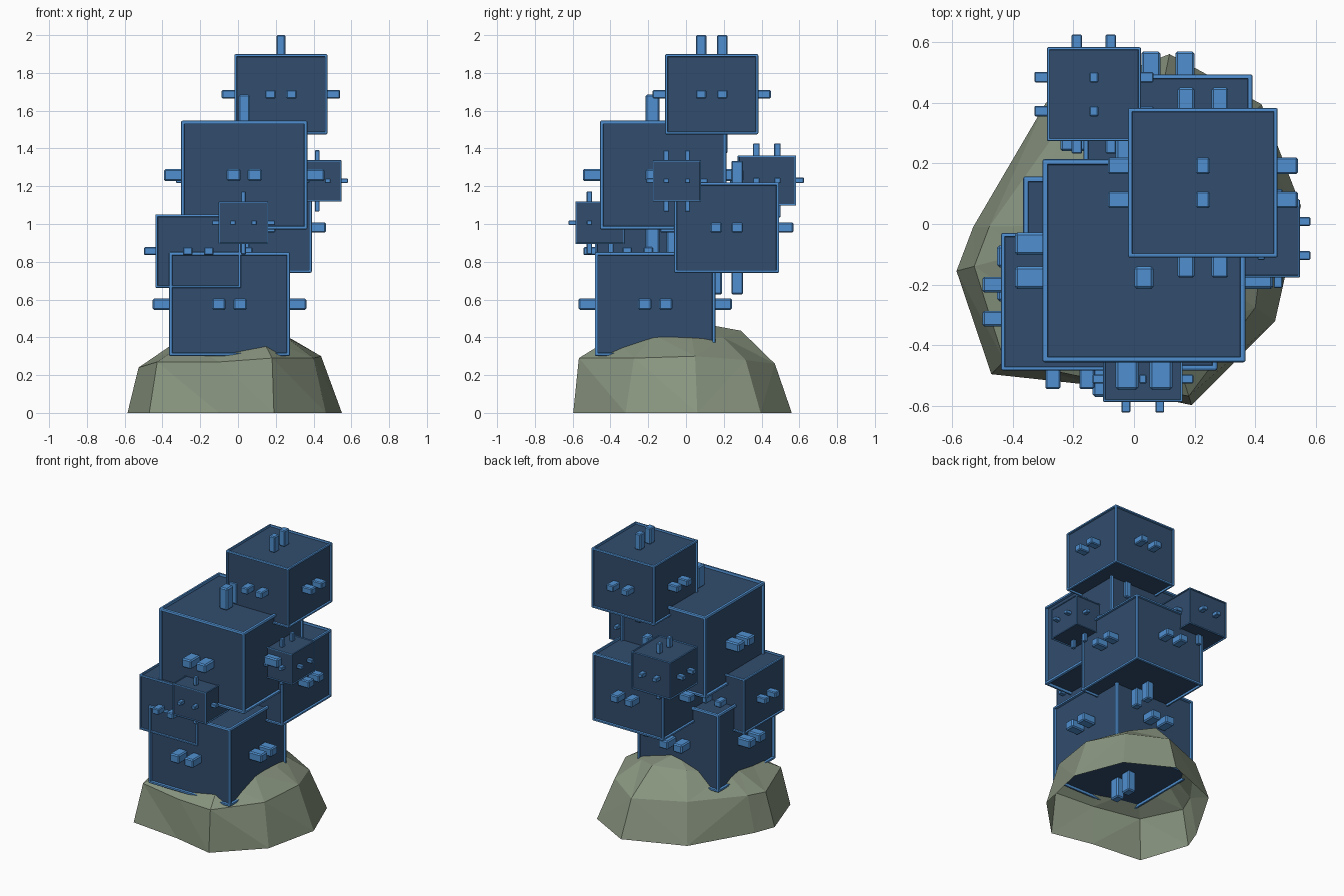
import bpy, bmesh
from mathutils import Vector, Matrix

if "Cube" in bpy.data.objects:
    bpy.data.objects.remove(bpy.data.objects["Cube"])


def material(name, rgb):
    m = bpy.data.materials.new(name)
    m.diffuse_color = (*rgb, 1)
    m.use_nodes = True
    m.node_tree.nodes["Principled BSDF"].inputs["Base Color"].default_value = m.diffuse_color
    return m


frame_blue = material("frame blue", (0.08, 0.28, 0.64))
panel_navy = material("panel navy", (0.032, 0.075, 0.155))
rock_green = material("mossy rock", (0.25, 0.30, 0.215))


def finish(bm, name, mats):
    me = bpy.data.meshes.new(name)
    bm.to_mesh(me)
    bm.free()
    for m in mats:
        me.materials.append(m)
    ob = bpy.data.objects.new(name, me)
    bpy.context.collection.objects.link(ob)
    return ob


def add_box(bm, centre, size, bevel):
    """Small box with chamfered edges, frame colour."""
    part = bmesh.new()
    bmesh.ops.create_cube(part, size=1)
    bmesh.ops.scale(part, vec=size, verts=part.verts)
    bmesh.ops.bevel(part, geom=part.edges[:], offset=bevel, segments=1, affect='EDGES')
    bmesh.ops.translate(part, vec=centre, verts=part.verts)
    tmp = bpy.data.meshes.new("tmp")
    part.to_mesh(tmp)
    part.free()
    bm.from_mesh(tmp)
    bpy.data.meshes.remove(tmp)


def crystal_cube(name, cx, cy, cz, w):
    """Framed box with sunken dark panels and two studs on every face."""
    h = 0.86 * w
    t = 0.036 * w
    depth = 0.025 * w
    bm = bmesh.new()
    bmesh.ops.create_cube(bm, size=1)
    bmesh.ops.scale(bm, vec=(w, w, h), verts=bm.verts)
    outer_edges = bm.edges[:]
    panels = bm.faces[:]
    # rim around each face, then panel pushed in with upright walls
    bmesh.ops.inset_individual(bm, faces=panels, thickness=t)
    bmesh.ops.inset_individual(bm, faces=panels, thickness=0.004 * w, depth=-depth)
    for f in panels:
        f.material_index = 1
    bmesh.ops.bevel(bm, geom=outer_edges, offset=0.012 * w, segments=2,
                    profile=0.5, affect='EDGES')
    # studs: pairs 0.056 either side of the face centre
    wide, tall, off, b = 0.112 * w, 0.094 * w, 0.056, 0.012 * w
    for s in (-1, 1):
        for k in (-off, off):
            ls = 0.135 * w + depth
            lt = 0.205 * w + depth
            ps = s * (w / 2 - depth + ls / 2)
            pt = s * (h / 2 - depth + lt / 2)
            add_box(bm, (k, ps, 0), (wide, ls, tall), b)
            add_box(bm, (ps, k, 0), (ls, wide, tall), b)
            add_box(bm, (0, k, pt), (tall, wide, lt), b)
    ob = finish(bm, name, [frame_blue, panel_navy])
    ob.location = (cx, cy, cz)
    return ob


# stacked cubes: centre and width
crystal_cube("base_cube", -0.045, -0.163, 0.576, 0.64)
crystal_cube("main_cube", 0.033, -0.121, 1.259, 0.67)
crystal_cube("top_cube", 0.227, 0.136, 1.687, 0.493)
crystal_cube("back_cube", 0.112, 0.215, 0.981, 0.557)
crystal_cube("left_cube", -0.211, -0.256, 0.856, 0.453)
crystal_cube("back_left_cube", -0.132, 0.428, 1.231, 0.309)
crystal_cube("front_small_cube", 0.029, -0.455, 1.006, 0.262)
crystal_cube("right_small_cube", 0.419, -0.048, 1.228, 0.256)

# rock mound: foot x, y, then scale and height of the shoulder and crown rings
outline = [
    (-0.585, -0.155, 0.90, 0.24, 0.60, 0.36),
    (-0.47, -0.495, 0.91, 0.27, 0.60, 0.37),
    (-0.10, -0.535, 0.97, 0.27, 0.65, 0.39),
    (0.19, -0.597, 0.95, 0.29, 0.65, 0.40),
    (0.465, -0.32, 0.86, 0.29, 0.52, 0.41),
    (0.55, 0.06, 0.80, 0.30, 0.52, 0.39),
    (0.42, 0.395, 0.80, 0.28, 0.50, 0.40),
    (0.117, 0.56, 0.84, 0.26, 0.52, 0.435),
    (-0.29, 0.40, 0.82, 0.27, 0.50, 0.42),
    (-0.53, -0.01, 0.90, 0.25, 0.60, 0.37),
]
bm = bmesh.new()
rings = [[], [], []]
for x, y, s1, z1, s2, z2 in outline:
    for ring, s, z in zip(rings, (1, s1, s2), (0, z1, z2)):
        ring.append(bm.verts.new((x * s, y * s, z)))
n = len(outline)
for lo, hi in zip(rings, rings[1:]):
    for i in range(n):
        j = (i + 1) % n
        bm.faces.new((lo[i], lo[j], hi[j], hi[i]))
apex = bm.verts.new((0, 0.1, 0.47))
for i in range(n):
    bm.faces.new((rings[2][i], rings[2][(i + 1) % n], apex))
bmesh.ops.triangulate(bm, faces=bm.faces[:])
finish(bm, "rock_mound", [rock_green])
